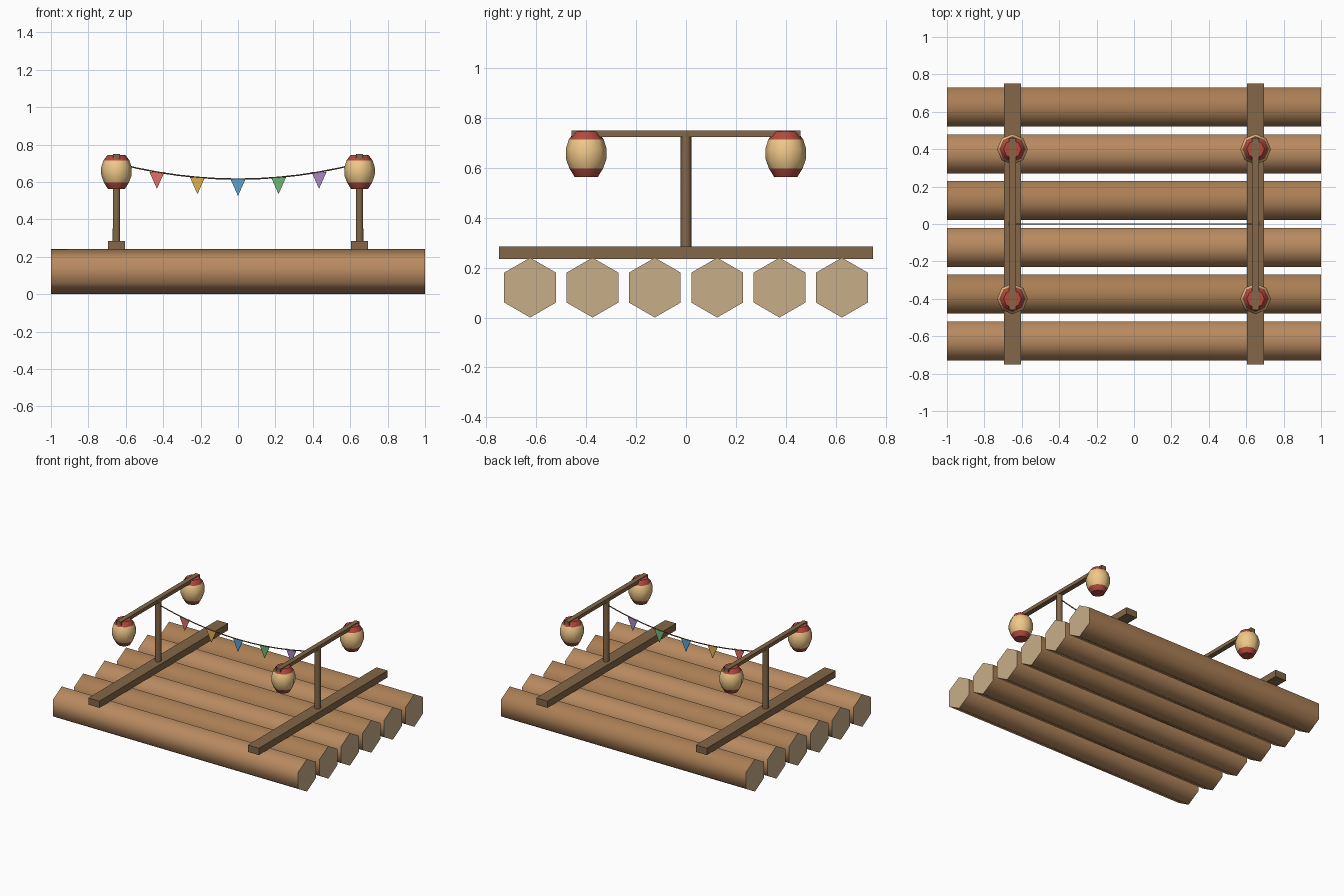
import bpy, bmesh
from math import sin, cos, pi
from mathutils import Vector

if "Cube" in bpy.data.objects:
    bpy.data.objects.remove(bpy.data.objects["Cube"])


def material(name, code):
    m = bpy.data.materials.new(name)
    rgb = [int(code[i:i + 2], 16) / 255 for i in (0, 2, 4)]
    m.diffuse_color = [c / 12.92 if c < 0.04 else ((c + 0.055) / 1.055) ** 2.4 for c in rgb] + [1]
    m.use_nodes = True
    m.node_tree.nodes["Principled BSDF"].inputs["Base Color"].default_value = m.diffuse_color
    return m


LOG = [material("log_light", "B88A60"), material("log_dark", "AB7F55")]
END = material("log_end", "C9AE88")
BEAM = material("beam_wood", "836748")
PAPER = material("lantern_paper", "F0C888")
RED = material("lantern_red", "B24A3E")
ROPE = material("rope", "6B5A45")
FLAGS = [material("flag_" + n, c) for n, c in
         (("red", "E07068"), ("yellow", "E0B050"), ("blue", "5FA3D0"),
          ("green", "6CB872"), ("purple", "A888C4"))]


def loft(name, rings, mats, side_mats=None, cap_mat=0, smooth=True):
    """Skin a list of point rings and cap both ends."""
    bm = bmesh.new()
    loops = [[bm.verts.new(p) for p in r] for r in rings]
    n = len(loops[0])
    for k, (a, b) in enumerate(zip(loops, loops[1:])):
        for i in range(n):
            j = (i + 1) % n
            f = bm.faces.new((a[i], a[j], b[j], b[i]))
            f.smooth = smooth
            f.material_index = side_mats[k] if side_mats else 0
    for cap in (loops[0][::-1], loops[-1]):
        bm.faces.new(cap).material_index = cap_mat
    bmesh.ops.recalc_face_normals(bm, faces=bm.faces[:])
    me = bpy.data.meshes.new(name)
    bm.to_mesh(me)
    bm.free()
    for m in mats:
        me.materials.append(m)
    ob = bpy.data.objects.new(name, me)
    bpy.context.collection.objects.link(ob)
    return ob


def circle(n, r, c, u, v, start=0.0):
    c, u, v = Vector(c), Vector(u), Vector(v)
    return [c + r * (cos(start + 2 * pi * i / n) * u + sin(start + 2 * pi * i / n) * v)
            for i in range(n)]


def box(name, x0, x1, y0, y1, z0, z1, mat):
    return loft(name, [[(x0, y0, z), (x1, y0, z), (x1, y1, z), (x0, y1, z)] for z in (z0, z1)],
                [mat], smooth=False)


X, Y, Z = (1, 0, 0), (0, 1, 0), (0, 0, 1)

# Deck of six hexagonal logs, points up
for i in range(6):
    y = -0.625 + 0.25 * i
    loft(f"log_{i + 1}", [circle(6, 0.12, (x, y, 0.12), Y, Z, pi / 2) for x in (-1, 1)],
         [LOG[i % 2], END], cap_mat=1)

# Lantern outline: (radius, height)
PROFILE = [(0.046, 0.563), (0.067, 0.597), (0.081, 0.635), (0.082, 0.675),
           (0.07, 0.714), (0.047, 0.745)]

for side, x in (("left", -0.65), ("right", 0.65)):
    # Cross beam, post and lantern bar
    box(f"{side}_cross_beam", x - 0.045, x + 0.045, -0.75, 0.75, 0.235, 0.285, BEAM)
    loft(f"{side}_post", [circle(6, 0.023, (x, 0, 0.28), X, Y, pi / 2),
                          circle(6, 0.021, (x, 0, 0.75), X, Y, pi / 2)], [BEAM])
    box(f"{side}_lantern_bar", x - 0.018, x + 0.018, -0.46, 0.46, 0.724, 0.75, BEAM)
    # Paper lanterns with red ends
    for end, y in (("front", -0.4), ("back", 0.4)):
        loft(f"{side}_{end}_lantern", [circle(8, r, (x, y, z), X, Y) for r, z in PROFILE],
             [PAPER, RED], side_mats=[1, 0, 0, 0, 1], cap_mat=1)


# Sagging rope between the posts
def rope_z(x):
    return 0.615 + 0.085 * (x / 0.65) ** 2


loft("bunting_rope", [circle(5, 0.004, (x, 0, rope_z(x)), Y, Z)
                      for x in (-0.65 + 1.3 * i / 12 for i in range(13))], [ROPE])

# Triangular pennants
for i, mat in enumerate(FLAGS):
    x = (i - 2) * 0.65 / 3
    z = rope_z(x)
    loft(f"pennant_{i + 1}", [[(x - 0.04, y, z), (x + 0.04, y, z), (x, y, z - 0.09)]
                              for y in (-0.002, 0.002)], [mat], smooth=False)
